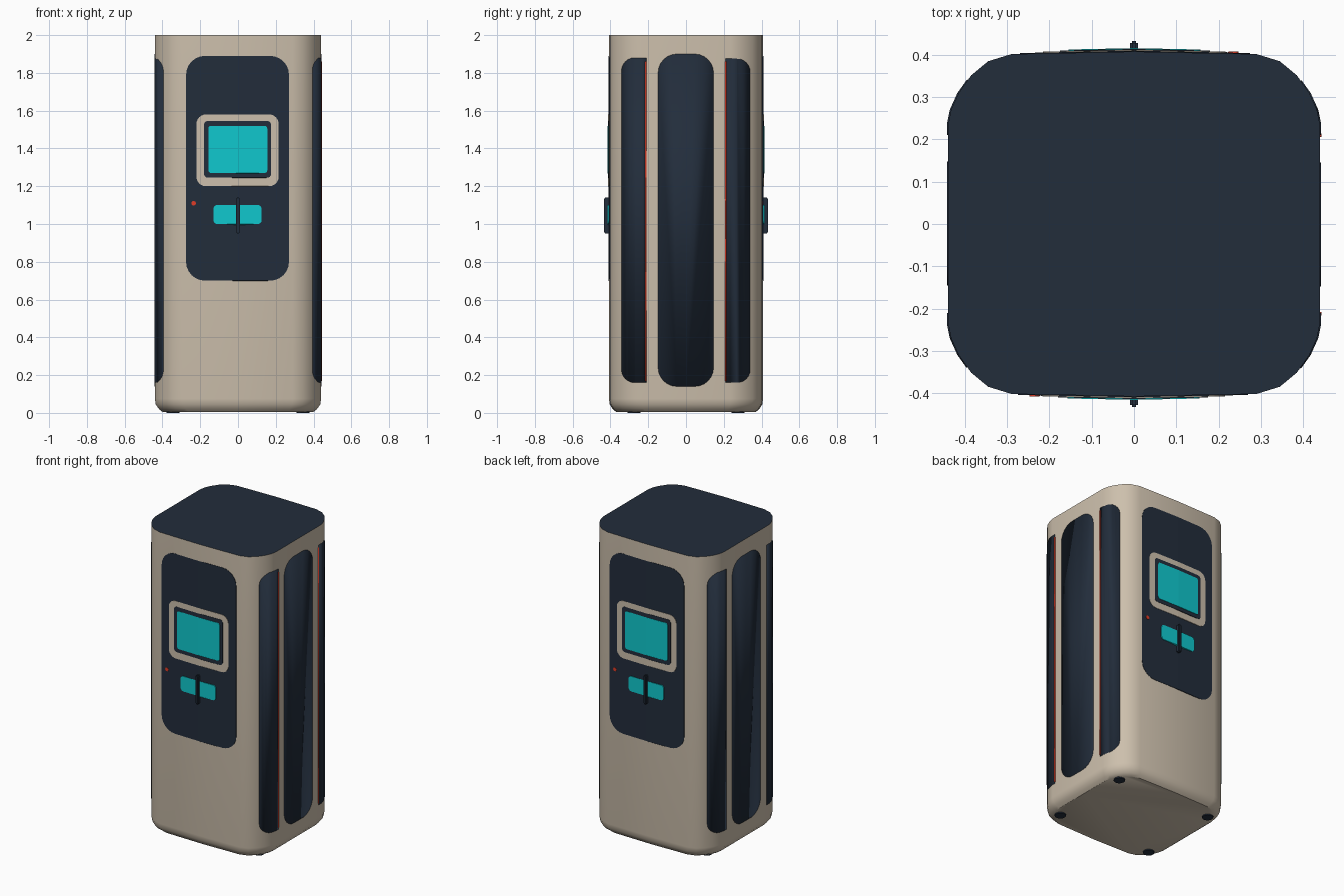
import bpy, bmesh, math
from mathutils import Vector

cube = bpy.data.objects.get("Cube")
if cube:
    bpy.data.objects.remove(cube, do_unlink=True)


def material(name, r, g, b):
    m = bpy.data.materials.new(name)
    m.use_nodes = True
    m.diffuse_color = (r, g, b, 1)
    m.node_tree.nodes["Principled BSDF"].inputs["Base Color"].default_value = (r, g, b, 1)
    return m


beige = material("warm beige", 0.61, 0.525, 0.415)
navy = material("dark navy", 0.016, 0.026, 0.044)
cyan = material("bright cyan", 0.005, 0.58, 0.62)
red = material("signal red", 0.75, 0.045, 0.02)

# Quarter of the housing outline, from the middle of the back to the middle of the side
QUARTER = [(0, 0.408), (0.29, 0.402), (0.345, 0.385), (0.385, 0.352),
           (0.415, 0.31), (0.433, 0.27), (0.44, 0.235), (0.44, 0)]


def finish(bm, name, mats, smooth=True):
    mesh = bpy.data.meshes.new(name)
    bm.to_mesh(mesh)
    bm.free()
    for m in mats:
        mesh.materials.append(m)
    ob = bpy.data.objects.new(name, mesh)
    bpy.context.collection.objects.link(ob)
    if smooth:
        bpy.ops.object.select_all(action='DESELECT')
        ob.select_set(True)
        bpy.context.view_layer.objects.active = ob
        bpy.ops.object.shade_smooth_by_angle(angle=math.radians(35))
    return ob


def depth(u, side):
    """Distance from the centre to the housing surface at offset u."""
    pts = [(y, x) for x, y in reversed(QUARTER)] if side else QUARTER
    u = abs(u)
    for (a, da), (b, db) in zip(pts, pts[1:]):
        if a <= u <= b:
            return da + (db - da) * (u - a) / (b - a)
    return pts[-1][1]


def plate(name, face, u0, u1, z0, z1, r_lo, r_hi, lift, mat):
    """Rounded plate that follows the housing surface on one face."""
    side = face in ("right", "left")
    sign = -1 if face in ("back", "left") else 1
    bm = bmesh.new()
    corners = [(u1, z0, -1, 1, r_hi, 270), (u1, z1, -1, -1, r_hi, 0),
               (u0, z1, 1, -1, r_lo, 90), (u0, z0, 1, 1, r_lo, 180)]
    verts = []
    for cu, cz, du, dz, r, start in corners:
        for i in range(7 if r else 1):
            a = math.radians(start + 15 * i)
            verts.append(bm.verts.new((cu + du * r + r * math.cos(a), 0,
                                       cz + dz * r + r * math.sin(a))))
    bm.faces.new(verts)
    # Cut along the housing creases so the plate can bend with it
    for p in QUARTER:
        for k in (p[side], -p[side]):
            if u0 < k < u1:
                bmesh.ops.bisect_plane(bm, geom=bm.verts[:] + bm.edges[:] + bm.faces[:],
                                       plane_co=(k, 0, 0), plane_no=(1, 0, 0))
    for v in bm.verts:
        u, z = v.co.x, v.co.z
        d = depth(u, side) + lift
        v.co = (sign * d, sign * u, z) if side else (sign * u, -sign * d, z)
    ob = finish(bm, face + "_" + name, [mat], side)
    mod = ob.modifiers.new("thickness", 'SOLIDIFY')
    mod.thickness = 0.009
    mod.offset = -1


# Housing: lofted rings with a chamfered foot and an inset dark lid
half = QUARTER + [(x, -y) for x, y in reversed(QUARTER[:-1])]
outline = half + [(-x, y) for x, y in reversed(half[1:-1])]
outline.reverse()
bm = bmesh.new()
rings = [[bm.verts.new((x * s, y * s, z)) for x, y in outline]
         for z, s in ((0.006, 0.91), (0.02, 0.95), (0.045, 0.99), (0.075, 1), (2, 1))]
for lo, hi in zip(rings, rings[1:]):
    for i in range(len(lo)):
        j = (i + 1) % len(lo)
        bm.faces.new((lo[i], lo[j], hi[j], hi[i]))
bm.faces.new(list(reversed(rings[0])))
lid = bm.faces.new(rings[-1])
bmesh.ops.inset_region(bm, faces=[lid], thickness=0.04)
lid.material_index = 1
bmesh.ops.recalc_face_normals(bm, faces=bm.faces[:])
finish(bm, "housing", [beige, navy])

# Control panels on both ends
for face in ("front", "back"):
    plate("panel", face, -0.275, 0.27, 0.70, 1.89, 0.1, 0.1, 0.002, navy)
    plate("screen_frame", face, -0.22, 0.215, 1.20, 1.58, 0.05, 0.05, 0.004, beige)
    plate("screen_border", face, -0.18, 0.175, 1.245, 1.545, 0.02, 0.02, 0.006, navy)
    plate("screen", face, -0.157, 0.155, 1.27, 1.52, 0.015, 0.015, 0.008, cyan)
    plate("button", face, -0.13, 0.125, 1.0, 1.1, 0.02, 0.02, 0.008, cyan)
    plate("indicator", face, -0.247, -0.223, 1.098, 1.122, 0.012, 0.012, 0.005, red)

# Wrapped strips on both sides
for face in ("right", "left"):
    plate("middle_strip", face, -0.148, 0.146, 0.14, 1.90, 0.1, 0.1, 0.003, navy)
    plate("first_strip", face, -0.342, -0.21, 0.16, 1.88, 0.07, 0, 0.003, navy)
    plate("second_strip", face, 0.21, 0.34, 0.16, 1.875, 0, 0.07, 0.003, navy)
for name, u in (("first_light", -0.216), ("second_light", 0.206)):
    plate(name, "right", u, u + 0.008, 0.17, 1.86, 0, 0, 0.004, red)

# Upright handles across the buttons
for name, s in (("front_handle", -1), ("back_handle", 1)):
    bm = bmesh.new()
    bmesh.ops.create_cube(bm, size=1)
    bmesh.ops.scale(bm, vec=(0.02, 0.035, 0.19), verts=bm.verts)
    bmesh.ops.bevel(bm, geom=bm.edges[:], offset=0.005, segments=2, affect='EDGES')
    bmesh.ops.translate(bm, vec=Vector((0, s * 0.416, 1.045)), verts=bm.verts)
    finish(bm, name, [navy])

# Four feet
for i, (sx, sy) in enumerate([(-1, -1), (1, -1), (1, 1), (-1, 1)]):
    bm = bmesh.new()
    bmesh.ops.create_cone(bm, cap_ends=True, segments=16, radius1=0.034, radius2=0.034, depth=0.014)
    bmesh.ops.translate(bm, vec=Vector((sx * 0.345, sy * 0.275, 0.007)), verts=bm.verts)
    finish(bm, f"foot_{i + 1}", [navy])
